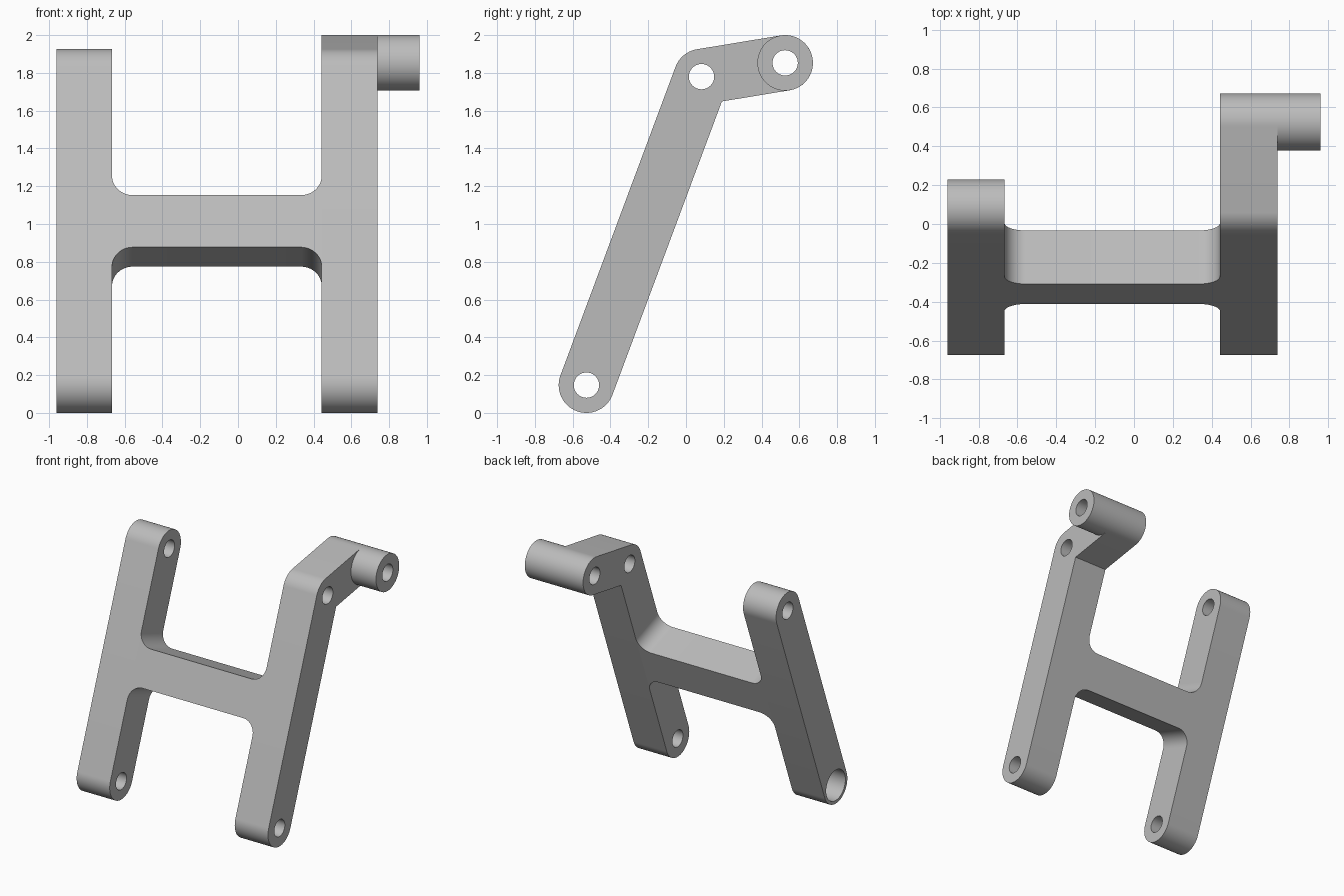
import bpy, bmesh, math
from mathutils import Vector, Matrix

if "Cube" in bpy.data.objects:
    bpy.data.objects.remove(bpy.data.objects["Cube"])

# Pivot centres in the side plane (y, z) and shared sizes
LOW, TOP, TIP = Vector((-0.527, 0.147)), Vector((0.082, 1.78)), Vector((0.525, 1.853))
R, HOLE, BORE = 0.147, 0.067, 0.122
LEG_X = {"right": (-0.96, -0.667), "left": (0.443, 0.738)}
BOSS_END = 0.96
Q = math.pi / 2
along, reach = TOP - LOW, TIP - TOP
lean = math.atan2(along.y, along.x)
tilt = math.atan2(reach.y, reach.x)

steel = bpy.data.materials.new("satin grey")
steel.use_nodes = True
grey = (0.5, 0.5, 0.5, 1)
steel.diffuse_color = grey
steel.node_tree.nodes["Principled BSDF"].inputs["Base Color"].default_value = grey


def polar(angle):
    return Vector((math.cos(angle), math.sin(angle)))


def arc(centre, radius, start, end, steps=32):
    return [centre + radius * polar(start + (end - start) * i / steps)
            for i in range(steps + 1)]


def extrude(name, outline, start, end, frame):
    """Extrude a 2D outline along the frame's third axis."""
    bm = bmesh.new()
    face = bm.faces.new([bm.verts.new((p.x, p.y, start)) for p in outline])
    out = bmesh.ops.extrude_face_region(bm, geom=[face])
    bmesh.ops.translate(bm, vec=(0, 0, end - start),
                        verts=[v for v in out["geom"] if isinstance(v, bmesh.types.BMVert)])
    bmesh.ops.transform(bm, matrix=frame, verts=bm.verts)
    bmesh.ops.recalc_face_normals(bm, faces=bm.faces)
    mesh = bpy.data.meshes.new(name)
    bm.to_mesh(mesh)
    bm.free()
    mesh.materials.append(steel)
    obj = bpy.data.objects.new(name, mesh)
    bpy.context.collection.objects.link(obj)
    return obj


# Side frame: outline in (y, z), extruded along x
SIDE = Matrix(((0, 0, 1, 0), (1, 0, 0, 0), (0, 1, 0, 0), (0, 0, 0, 1)))


def drill(obj, centre, radius, start, end):
    cutter = extrude("cutter", arc(centre, radius, 0, 4 * Q, 48)[:-1], start, end, SIDE)
    cutter.hide_render = True
    mod = obj.modifiers.new("hole", "BOOLEAN")
    mod.operation, mod.solver, mod.object = "DIFFERENCE", "EXACT", cutter
    bpy.context.view_layer.objects.active = obj
    bpy.ops.object.modifier_apply(modifier=mod.name)
    bpy.data.objects.remove(cutter)


# Straight leg with rounded ends and a wide blind bore at its foot
foot = arc(LOW, R, lean + Q, lean + 3 * Q)
x0, x1 = LEG_X["right"]
straight_leg = extrude("straight_leg", foot + arc(TOP, R, lean - Q, lean + Q), x0, x1, SIDE)
for centre in (LOW, TOP):
    drill(straight_leg, centre, HOLE, -2, 2)
drill(straight_leg, LOW, BORE, x0 - 0.1, x0 + 0.2)

# Cranked leg: bends at the upper pivot and reaches back to the tip
n1, n2 = polar(lean - Q), polar(tilt - Q)
inner_corner = TOP + R * (n1 + n2) / (1 + n1.dot(n2))
x2, x3 = LEG_X["left"]
cranked_leg = extrude("cranked_leg",
                      foot + [inner_corner] + arc(TIP, R, tilt - Q, tilt + Q)
                      + arc(TOP, R, tilt + Q, lean + Q), x2, x3, SIDE)
for centre in (LOW, TOP, TIP):
    drill(cranked_leg, centre, HOLE, -2, 2)

# Boss on the outside of the tip
boss = extrude("tip_boss", arc(TIP, R, 0, 4 * Q, 64)[:-1], x3, BOSS_END, SIDE)
drill(boss, TIP, HOLE, -2, 2)

# Crossbar with filleted corners, lying in the plane of the legs
f = 0.11
h = R + f
corners = [(x1 + f, -h, 2 * Q, Q), (x2 - f, -h, Q, 0),
           (x2 - f, h, 0, -Q), (x1 + f, h, -Q, -2 * Q)]
outline = []
for cx, cy, start, end in corners:
    outline += arc(Vector((cx, cy)), f, start, end, 16)
mid, d = (LOW + TOP) / 2, along.normalized()
PLANE = Matrix(((1, 0, 0, 0), (0, d.x, -d.y, mid.x), (0, d.y, d.x, mid.y), (0, 0, 0, 1)))
crossbar = extrude("crossbar", outline, -R, R, PLANE)

# Smooth the rounds and keep the edges crisp
for obj in (straight_leg, cranked_leg, boss, crossbar):
    bpy.ops.object.select_all(action="DESELECT")
    obj.select_set(True)
    bpy.context.view_layer.objects.active = obj
    bpy.ops.object.shade_smooth_by_angle(angle=math.radians(30))
